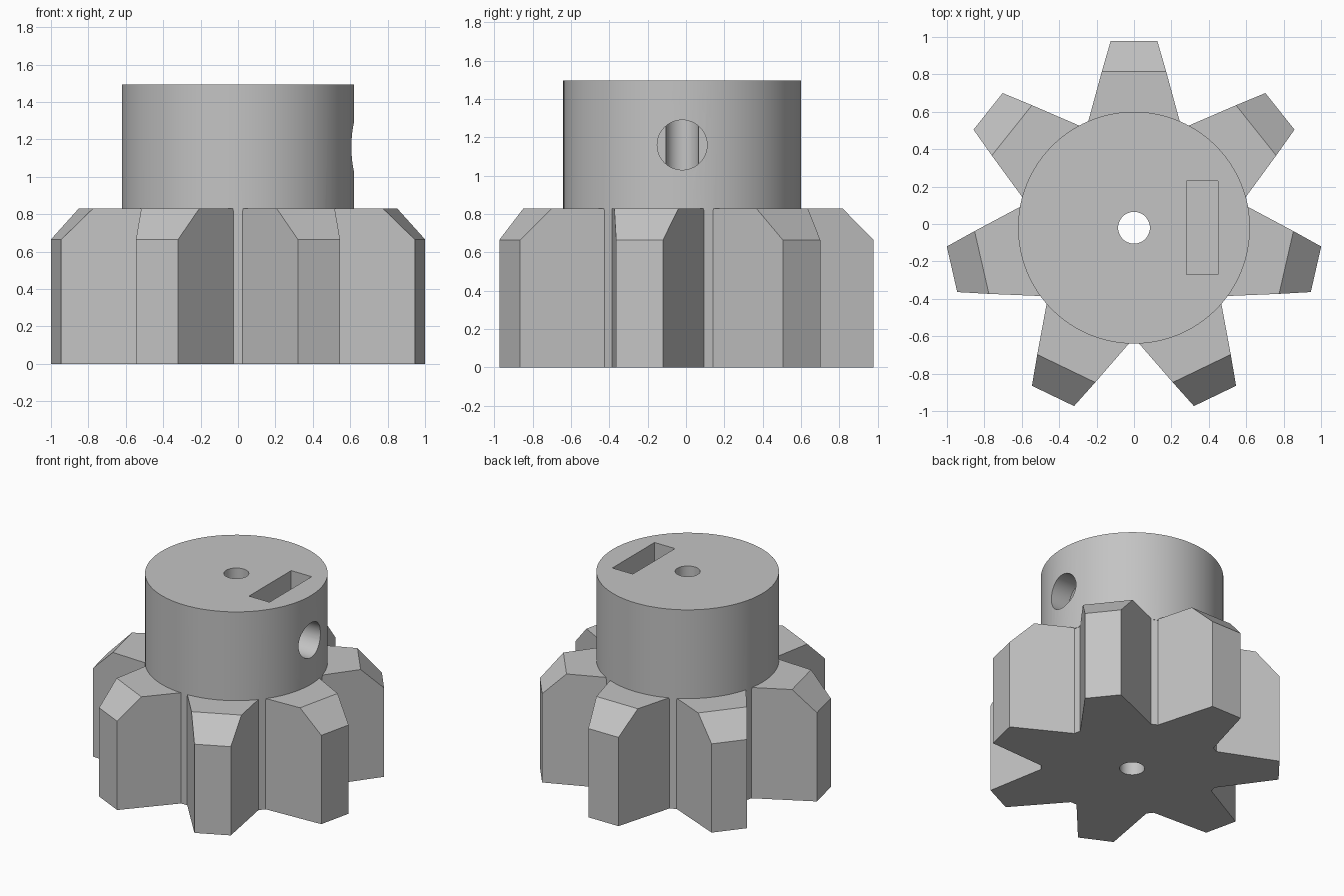
import bpy, bmesh
from math import pi, sin, cos, radians
from mathutils import Vector, Matrix

cube = bpy.data.objects.get("Cube")
if cube:
    bpy.data.objects.remove(cube, do_unlink=True)

CY = -0.02            # axle position in y
TEETH = 7
GEAR_TOP, HUB_TOP = 0.83, 1.495
HUB_R, BORE_R = 0.62, 0.085

mat = bpy.data.materials.new("plain grey")
mat.use_nodes = True
grey = (0.55, 0.55, 0.55, 1)
mat.diffuse_color = grey
mat.node_tree.nodes["Principled BSDF"].inputs["Base Color"].default_value = grey


def make_object(name, bm):
    bmesh.ops.recalc_face_normals(bm, faces=bm.faces)
    mesh = bpy.data.meshes.new(name)
    bm.to_mesh(mesh)
    bm.free()
    mesh.materials.append(mat)
    ob = bpy.data.objects.new(name, mesh)
    bpy.context.collection.objects.link(ob)
    return ob


def cylinder(name, radius, length, centre, sides, along_x=False):
    bm = bmesh.new()
    turn = Matrix.Rotation(pi / 2, 4, 'Y') if along_x else Matrix()
    bmesh.ops.create_cone(bm, cap_ends=True, segments=sides, radius1=radius,
                          radius2=radius, depth=length,
                          matrix=Matrix.Translation(centre) @ turn)
    return make_object(name, bm)


def box(name, low, high):
    bm = bmesh.new()
    low, high = Vector(low), Vector(high)
    size = Matrix.Diagonal((high - low).to_4d())
    size[3][3] = 1
    bmesh.ops.create_cube(bm, size=1, matrix=Matrix.Translation((low + high) / 2) @ size)
    return make_object(name, bm)


def combine(target, other, operation):
    mod = target.modifiers.new(other.name, 'BOOLEAN')
    mod.operation, mod.object, mod.solver = operation, other, 'EXACT'
    bpy.context.view_layer.objects.active = target
    bpy.ops.object.modifier_apply(modifier=mod.name)
    bpy.data.objects.remove(other, do_unlink=True)


# Toothed wheel: tapered teeth with a chamfer on the upper outer edge
def toothed_wheel():
    bm = bmesh.new()
    root, shoulder, tip = (0.567, 0.245), (0.835, 0.172), (0.998, 0.125)
    stations = {"root_low": (root, 0), "tip_low": (tip, 0), "tip_high": (tip, 0.665),
                "shoulder": (shoulder, GEAR_TOP), "root_high": (root, GEAR_TOP)}
    teeth = []
    for i in range(TEETH):
        a = pi / 2 + i * 2 * pi / TEETH
        out, side = Vector((cos(a), sin(a), 0)), Vector((-sin(a), cos(a), 0))
        teeth.append([{k: bm.verts.new(out * r + side * w * s + Vector((0, CY, z)))
                       for k, ((r, w), z) in stations.items()} for s in (-1, 1)])
    for i, (a, b) in enumerate(teeth):
        nxt = teeth[(i + 1) % TEETH][0]
        for flank in (a, b):
            bm.faces.new(list(flank.values()))
        for low, high in (("tip_low", "tip_high"), ("tip_high", "shoulder")):
            bm.faces.new((a[low], b[low], b[high], a[high]))
        bm.faces.new((b["root_low"], nxt["root_low"], nxt["root_high"], b["root_high"]))
    for inner, outer in (("root_low", "tip_low"), ("root_high", "shoulder")):
        bm.faces.new([v for a, b in teeth
                      for v in (a[inner], a[outer], b[outer], b[inner])])
    return make_object("toothed_pulley", bm)


pulley = toothed_wheel()

# Round hub on top
hub_low = GEAR_TOP - 0.01
combine(pulley, cylinder("hub", HUB_R, HUB_TOP - hub_low,
                         (0, CY, (HUB_TOP + hub_low) / 2), 96), 'UNION')
# Axle bore, nut slot and set-screw hole
combine(pulley, cylinder("axle_bore", BORE_R, 4, (0, CY, 0.7), 48), 'DIFFERENCE')
combine(pulley, box("nut_slot", (0.28, CY - 0.25, 0.9), (0.45, CY + 0.25, 2)), 'DIFFERENCE')
combine(pulley, cylinder("screw_hole", 0.13, 1, (0.5, CY, 1.16), 48, True), 'DIFFERENCE')

bpy.ops.object.select_all(action='DESELECT')
pulley.select_set(True)
bpy.context.view_layer.objects.active = pulley
bpy.ops.object.shade_smooth_by_angle(angle=radians(30))
